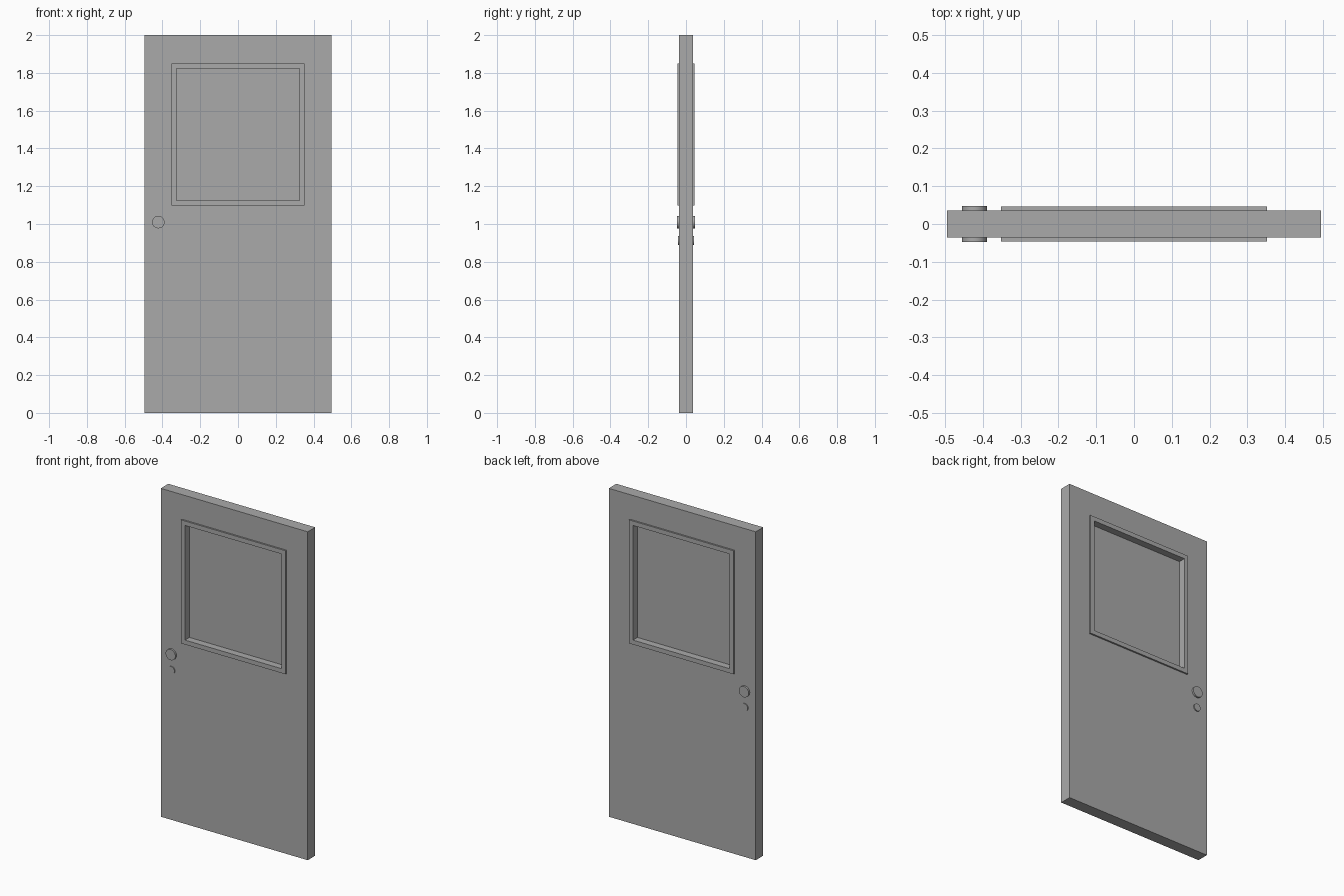
import bpy, bmesh
from math import radians

cube = bpy.data.objects.get("Cube")
if cube:
    bpy.data.objects.remove(cube, do_unlink=True)

# Single painted colour
grey = bpy.data.materials.new("door_grey")
grey.use_nodes = True
GREY = (0.4, 0.4, 0.4, 1)
grey.diffuse_color = GREY
grey.node_tree.nodes["Principled BSDF"].inputs["Base Color"].default_value = GREY


def box_with_hole(name, outer, hole, y0, y1):
    """Slab between y0 and y1 with a rectangular opening; rects are x0, x1, z0, z1."""
    bm = bmesh.new()

    def loop(rect, y):
        x0, x1, z0, z1 = rect
        return [bm.verts.new((x, y, z)) for x, z in ((x0, z0), (x1, z0), (x1, z1), (x0, z1))]

    loops = [loop(outer, y0), loop(outer, y1), loop(hole, y1), loop(hole, y0)]
    for a, b in zip(loops, loops[1:] + loops[:1]):
        for i in range(4):
            j = (i + 1) % 4
            bm.faces.new((a[i], a[j], b[j], b[i]))
    bmesh.ops.recalc_face_normals(bm, faces=bm.faces)
    mesh = bpy.data.meshes.new(name)
    bm.to_mesh(mesh)
    bm.free()
    mesh.materials.append(grey)
    obj = bpy.data.objects.new(name, mesh)
    bpy.context.collection.objects.link(obj)
    return obj


def disc(name, x, z, radius, y0, y1):
    """Round plate whose axis runs through the door."""
    bpy.ops.mesh.primitive_cylinder_add(vertices=32, radius=radius, depth=y1 - y0,
                                        location=(x, (y0 + y1) / 2, z),
                                        rotation=(radians(90), 0, 0))
    obj = bpy.context.object
    obj.name = name
    obj.data.materials.append(grey)
    bpy.ops.object.shade_smooth_by_angle(angle=radians(40))


HALF = 0.036
opening = (-0.325, 0.325, 1.125, 1.823)
trim = (-0.352, 0.352, 1.098, 1.85)

# Door leaf with window opening
box_with_hole("door_leaf", (-0.495, 0.495, 0, 2), opening, -HALF, HALF)

# Window pane set in the middle of the leaf
x0, x1, z0, z1 = opening
bpy.ops.mesh.primitive_cube_add(size=1, location=(0, 0, (z0 + z1) / 2))
pane = bpy.context.object
pane.name = "window_pane"
pane.scale = (x1 - x0, 0.006, z1 - z0)
pane.data.materials.append(grey)

# Window trim, knob and lock on both faces
for side, s in (("front", -1), ("back", 1)):
    def span(height):
        return sorted((s * HALF, s * (HALF + height)))
    box_with_hole(side + "_window_trim", trim, opening, *span(0.01))
    disc(side + "_knob", -0.422, 1.01, 0.033, *span(0.011))
    disc(side + "_lock", -0.422, 0.913, 0.023, *span(0.006))
